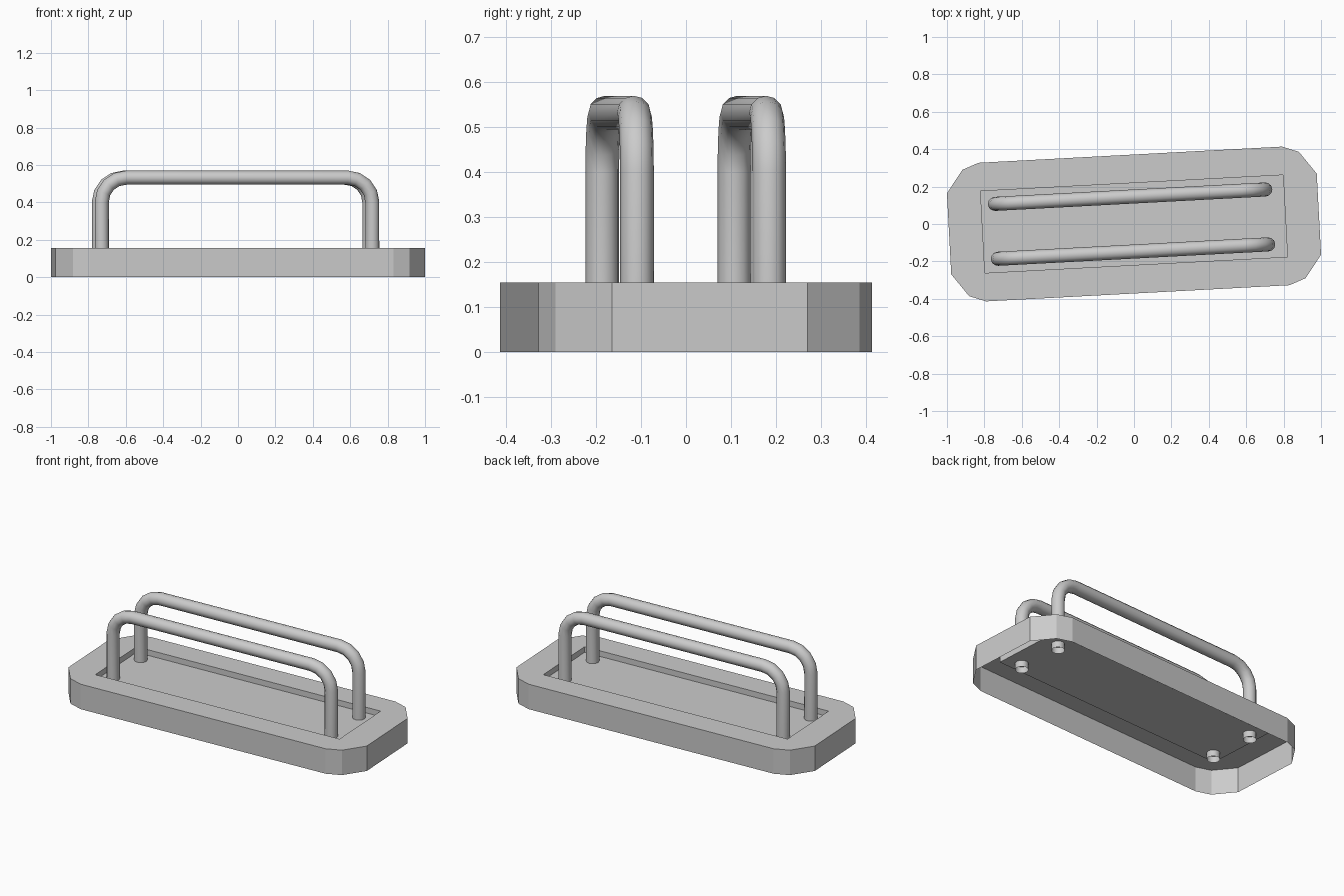
import bpy, bmesh, math
from mathutils import Matrix

if "Cube" in bpy.data.objects:
    bpy.data.objects.remove(bpy.data.objects["Cube"])

TURN = Matrix.Rotation(math.radians(3.05), 4, 'Z')   # whole model sits slightly turned
TOP, FLOOR, PEG = 0.155, 0.12, 0.08
CORNER = [(0.990, 0.217), (0.901, 0.338), (0.813, 0.371)]
HOLE = (0.81, 0.219)

# base: open-bottomed shell with chamfered corners and a recessed top panel
bm = bmesh.new()
low, rim, lip, floor = [], [], [], []
for sx, sy in ((1, 1), (-1, 1), (-1, -1), (1, -1)):
    pts = CORNER if sx * sy > 0 else CORNER[::-1]
    low += [bm.verts.new((sx * x, sy * y, 0)) for x, y in pts]
    rim += [bm.verts.new((sx * x, sy * y, TOP)) for x, y in pts]
    lip.append(bm.verts.new((sx * HOLE[0], sy * HOLE[1], TOP)))
    floor.append(bm.verts.new((sx * HOLE[0], sy * HOLE[1], FLOOR)))
for i in range(12):
    j = (i + 1) % 12
    bm.faces.new((low[i], low[j], rim[j], rim[i]))
for q in range(4):
    n = (q + 1) % 4
    a = 3 * q
    bm.faces.new((lip[q], rim[a], rim[a + 1], rim[a + 2]))
    bm.faces.new((lip[q], rim[a + 2], rim[(a + 3) % 12], lip[n]))
    bm.faces.new((lip[q], lip[n], floor[n], floor[q]))
bm.faces.new(floor)
bm.transform(TURN)
mesh = bpy.data.meshes.new("base")
bm.to_mesh(mesh)
bm.free()
bpy.context.collection.objects.link(bpy.data.objects.new("base", mesh))


# handles: round bars bent into a U, with open ends poking through the panel
def handle(name, y):
    x0, x1, zc, r, steps = -0.737, 0.711, 0.532, 0.13, 4
    path = [(x0, PEG)]
    for cx, start in ((x0 + r, 180), (x1 - r, 90)):
        for k in range(steps + 1):
            t = math.radians(start - 90 * k / steps)
            path.append((cx + r * math.cos(t), zc - r + r * math.sin(t)))
    path.append((x1, PEG))
    cu = bpy.data.curves.new(name, 'CURVE')
    cu.dimensions = '3D'
    cu.bevel_depth = 0.0375
    cu.bevel_resolution = 4
    sp = cu.splines.new('POLY')
    sp.points.add(len(path) - 1)
    for p, (x, z) in zip(sp.points, path):
        p.co = (x, y, z, 1)
    ob = bpy.data.objects.new(name, cu)
    bpy.context.collection.objects.link(ob)
    ob.matrix_world = TURN
    bpy.ops.object.select_all(action='DESELECT')
    ob.select_set(True)
    bpy.context.view_layer.objects.active = ob
    bpy.ops.object.convert(target='MESH')
    bpy.ops.object.shade_smooth_by_angle(angle=math.radians(40))


handle("front_handle", -0.147)
handle("back_handle", 0.147)
